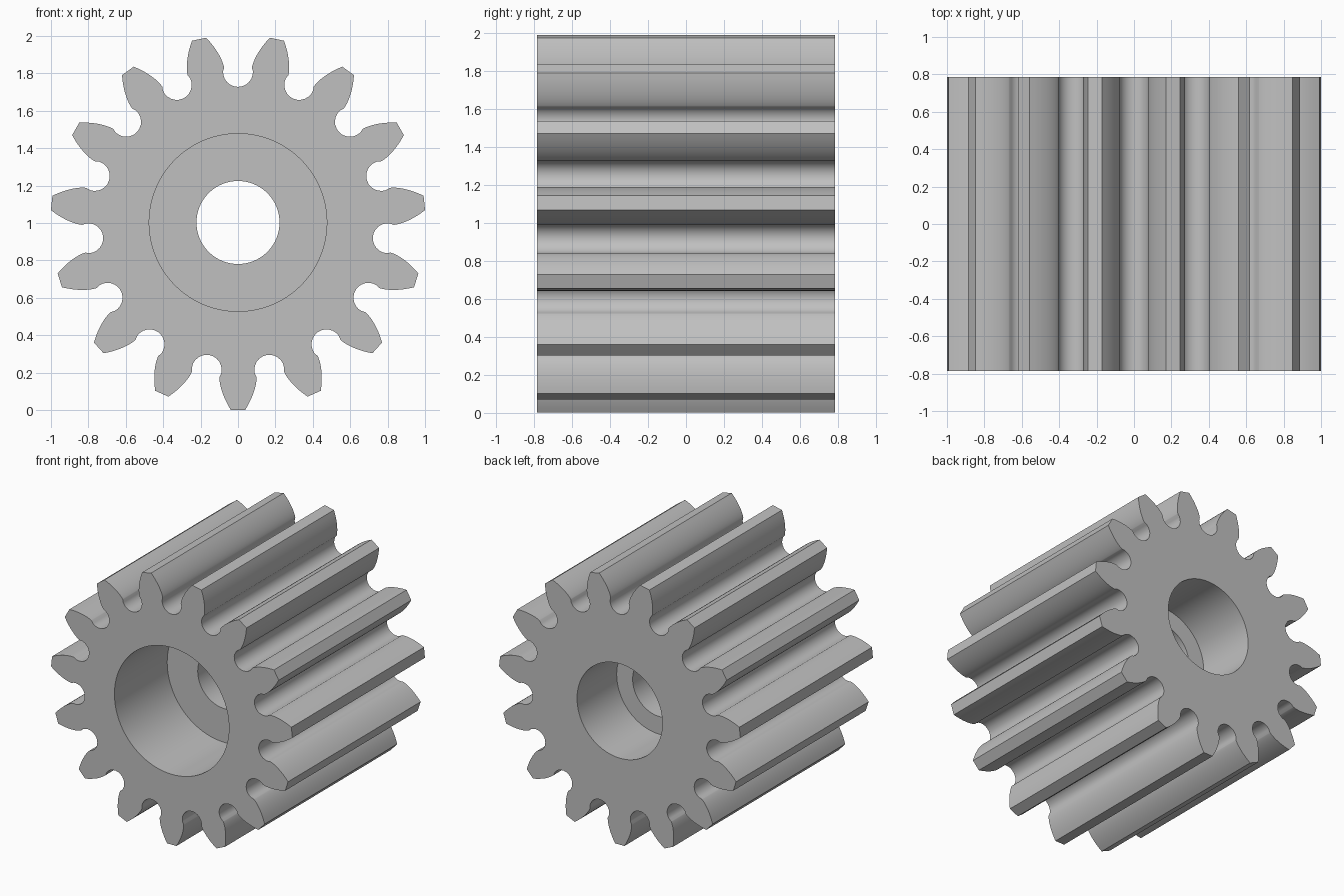
import bpy, bmesh
from math import pi, sin, cos, tan, acos, atan2, radians, hypot

if "Cube" in bpy.data.objects:
    bpy.data.objects.remove(bpy.data.objects["Cube"], do_unlink=True)

TEETH = 15
TIP = 1.0025                        # tip radius
MODULE = 2 * TIP / (TEETH + 2)
BASE = MODULE * TEETH / 2 * cos(radians(20))
ROOT, FILLET = 0.725, 0.08          # gap floor radius and its rounding
HALF = 0.785                        # half of the gear length
PITCH = 2 * pi / TEETH
FLANK_STEPS, ARC_STEPS, BORE_STEPS = 10, 14, 96


def inv(a):
    return tan(a) - a


def tooth_half_angle(r):
    """Half the angular thickness of an involute tooth at radius r."""
    return PITCH / 4 + inv(radians(20)) - inv(acos(min(1, BASE / r)))


def tooth_and_gap():
    """Polar points (angle, radius): one tooth, then the round gap after it."""
    radii = [BASE + (TIP - BASE) * (i / FLANK_STEPS) ** 1.5
             for i in range(FLANK_STEPS + 1)]
    pts = [(-tooth_half_angle(r), r) for r in radii]
    pts += [(tooth_half_angle(r), r) for r in reversed(radii)]
    # arc that joins the two flanks below the base circle
    centre = ROOT + FILLET
    half = PITCH / 2 - tooth_half_angle(BASE)
    start = atan2(BASE * cos(half) - centre, BASE * sin(half))
    sweep = pi + 2 * start
    for i in range(1, ARC_STEPS):
        t = start - sweep * i / ARC_STEPS
        across, out = FILLET * cos(t), centre + FILLET * sin(t)
        pts.append((PITCH / 2 - atan2(across, out), hypot(across, out)))
    return pts


def ring(bm, polar, y):
    return [bm.verts.new((r * cos(a), y, TIP + r * sin(a))) for a, r in polar]


def bridge(bm, a, b):
    n = len(a)
    for i in range(n):
        j = (i + 1) % n
        bm.faces.new((a[i], a[j], b[j], b[i]))


def cap(bm, outer, inner):
    edges = []
    for loop in (outer, inner):
        for i, v in enumerate(loop):
            edges.append(bm.edges.get((v, loop[(i + 1) % len(loop)])))
    bmesh.ops.triangle_fill(bm, use_beauty=True, edges=edges)


bm = bmesh.new()

# toothed outside, with one tooth pointing straight down
outline = [(a - pi / 2 + k * PITCH, r)
           for k in range(TEETH) for a, r in tooth_and_gap()]
front, back = ring(bm, outline, -HALF), ring(bm, outline, HALF)
bridge(bm, front, back)

# stepped bore: wide front recess, narrow shaft hole, medium back recess
steps = [(0.475, -HALF), (0.475, -0.16), (0.222, -0.16),
         (0.222, 0.315), (0.354, 0.315), (0.354, HALF)]
bore = [ring(bm, [(2 * pi * i / BORE_STEPS, r) for i in range(BORE_STEPS)], y)
        for r, y in steps]
for a, b in zip(bore, bore[1:]):
    bridge(bm, a, b)

# flat end faces
cap(bm, front, bore[0])
cap(bm, back, bore[-1])
bmesh.ops.recalc_face_normals(bm, faces=bm.faces)

mesh = bpy.data.meshes.new("pinion_gear")
bm.to_mesh(mesh)
bm.free()
gear = bpy.data.objects.new("pinion_gear", mesh)
bpy.context.collection.objects.link(gear)

# plain grey metal
grey = bpy.data.materials.new("light_grey")
grey.use_nodes = True
colour = (0.53, 0.53, 0.53, 1)
grey.diffuse_color = colour
grey.node_tree.nodes["Principled BSDF"].inputs["Base Color"].default_value = colour
mesh.materials.append(grey)

bpy.ops.object.select_all(action="DESELECT")
gear.select_set(True)
bpy.context.view_layer.objects.active = gear
bpy.ops.object.shade_smooth_by_angle(angle=radians(30))
